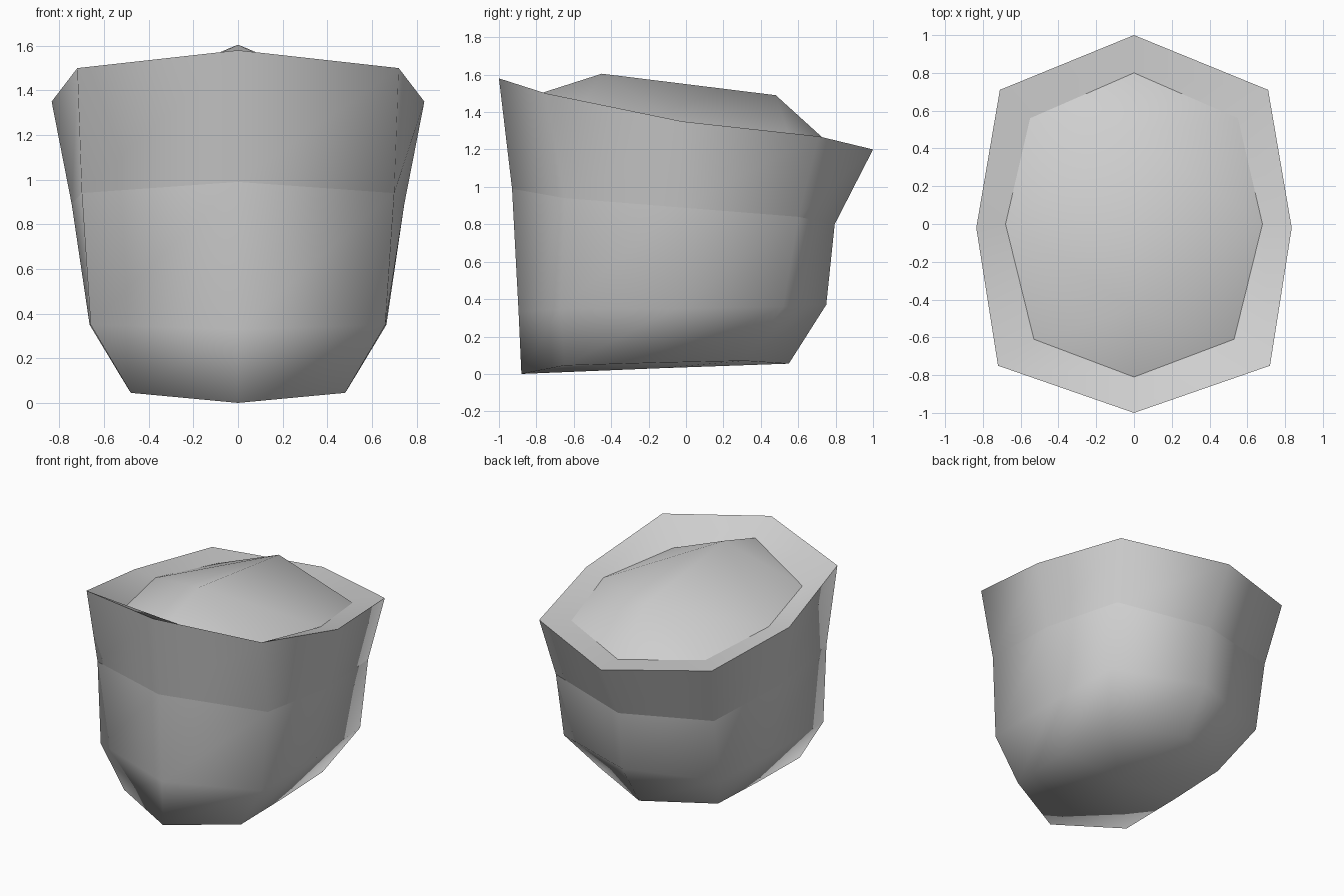
import bpy
import bmesh

default_cube = bpy.data.objects.get("Cube")
if default_cube:
    bpy.data.objects.remove(default_cube, do_unlink=True)

# Single plain grey used on every part
grey = bpy.data.materials.new("plain grey")
grey.use_nodes = True
grey_value = (0.62, 0.62, 0.62, 1)
grey.diffuse_color = grey_value
for node in grey.node_tree.nodes:
    if node.type == "BSDF_PRINCIPLED":
        node.inputs["Base Color"].default_value = grey_value


def mirrored_ring(half):
    """Turn front-to-back points of one side into a closed eight-sided ring."""
    opposite = [(-x, y, z) for x, y, z in reversed(half[1:-1])]
    return half + opposite


def add_ring(mesh_builder, ring):
    return [mesh_builder.verts.new(point) for point in ring]


def bridge(mesh_builder, lower, upper):
    """Join two rings with a band of quads."""
    count = len(lower)
    for i in range(count):
        following = (i + 1) % count
        mesh_builder.faces.new((lower[i], lower[following], upper[following], upper[i]))


def finish(mesh_builder, name):
    """Write the mesh to a smooth-shaded object."""
    for face in mesh_builder.faces:
        face.smooth = True
    mesh = bpy.data.meshes.new(name)
    mesh_builder.to_mesh(mesh)
    mesh_builder.free()
    mesh.materials.append(grey)
    part = bpy.data.objects.new(name, mesh)
    bpy.context.scene.collection.objects.link(part)
    return part


def lofted_part(name, rings, base_centre=None):
    """Loft a stack of rings, optionally closing the lowest one with a fan."""
    builder = bmesh.new()
    layers = [add_ring(builder, ring) for ring in rings]
    for lower, upper in zip(layers, layers[1:]):
        bridge(builder, lower, upper)
    if base_centre:
        centre = builder.verts.new(base_centre)
        base = layers[0]
        for i, vert in enumerate(base):
            builder.faces.new((centre, base[(i + 1) % len(base)], vert))
    return finish(builder, name)


# Cross-sections, each listed from the front middle round to the back middle
base_ring = mirrored_ring([(0, -.88, 0), (.48, -.65, .045), (.49, -.15, .06),
                           (.48, .31, .07), (0, .55, .055)])
belly_ring = mirrored_ring([(0, -.895, .33), (.66, -.67, .35), (.665, -.05, .35),
                            (.64, .52, .36), (0, .75, .37)])
waist_ring = mirrored_ring([(0, -.93, .99), (.7, -.65, .94), (.745, -.03, .89),
                            (.65, .6, .84), (0, .795, .8)])
rim_ring = mirrored_ring([(0, -1, 1.58), (.72, -.75, 1.5), (.835, -.02, 1.35),
                          (.71, .71, 1.27), (0, 1, 1.2)])
inner_ring = mirrored_ring([(0, -.81, 1.49), (.53, -.61, 1.35), (.68, 0, 1.32),
                            (.55, .56, 1.25), (0, .8, 1.2)])

# Lower body with its closed base, flared collar and sloping rim
lofted_part("lower_body", [base_ring, belly_ring, waist_ring], (0, -.15, .03))
lofted_part("flared_collar", [waist_ring, rim_ring])
lofted_part("top_rim", [rim_ring, inner_ring])

# Raised filling: front and back fans meeting along a central ridge
builder = bmesh.new()
edge = add_ring(builder, inner_ring)
front_peak = builder.verts.new((0, -.45, 1.605))
back_peak = builder.verts.new((0, .48, 1.49))
right_side, left_side = edge[2], edge[6]
for i, vert in enumerate(edge):
    following = edge[(i + 1) % len(edge)]
    peak = back_peak if 2 <= i < 6 else front_peak
    builder.faces.new((vert, following, peak))
builder.faces.new((front_peak, right_side, back_peak))
builder.faces.new((back_peak, left_side, front_peak))
finish(builder, "raised_filling")
